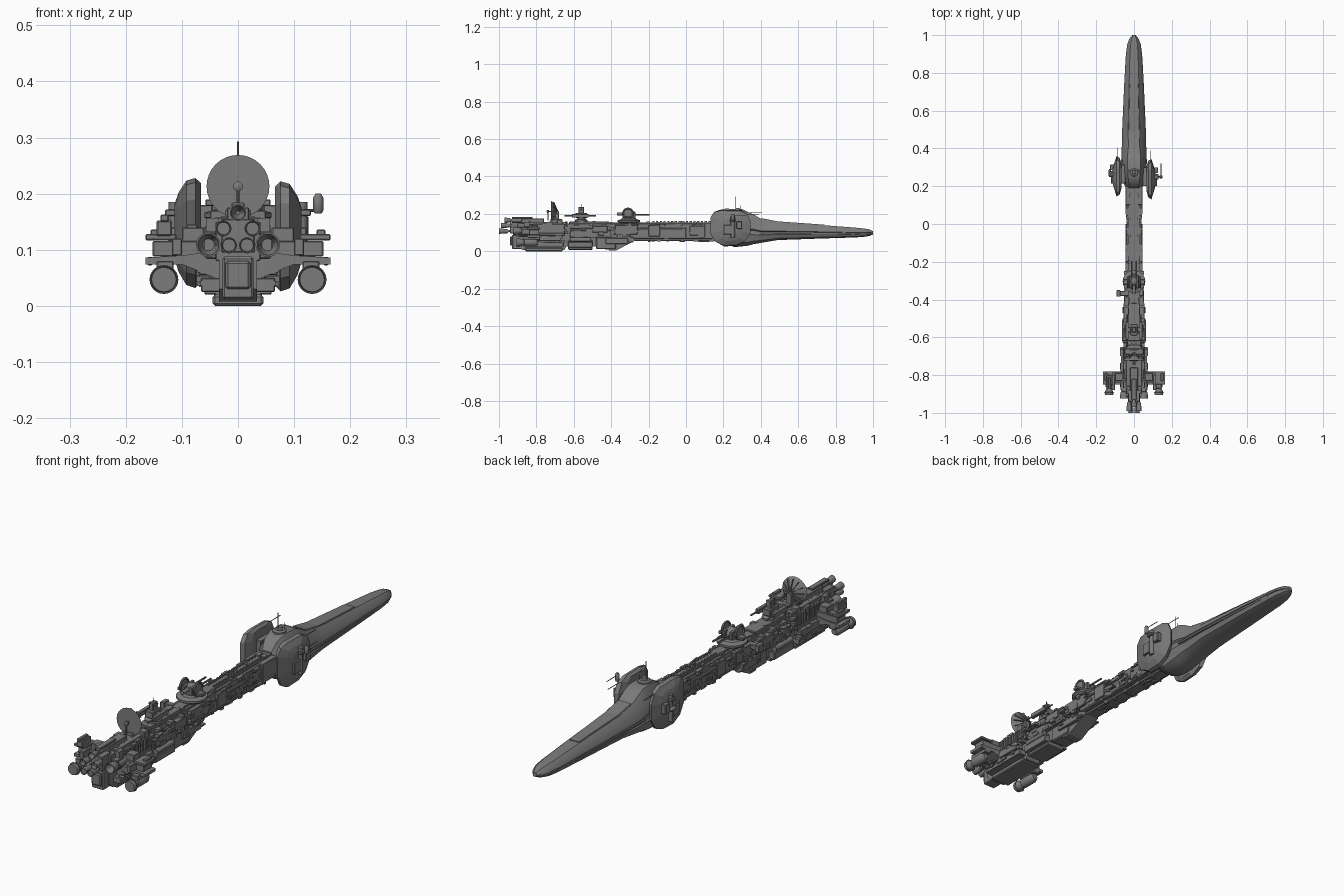
import bpy, bmesh, math, random
from mathutils import Matrix, Vector

random.seed(7)
hull = bpy.data.materials.new("hull_grey")
hull.diffuse_color = (0.2, 0.2, 0.2, 1)


def finish(name, bm, mirror=False, smooth=False, bevel=0):
    if mirror:
        copy = bmesh.ops.duplicate(bm, geom=bm.verts[:] + bm.edges[:] + bm.faces[:])["geom"]
        for v in copy:
            if isinstance(v, bmesh.types.BMVert):
                v.co.x = -v.co.x
    bmesh.ops.recalc_face_normals(bm, faces=bm.faces[:])
    me = bpy.data.meshes.new(name)
    bm.to_mesh(me)
    bm.free()
    ob = bpy.data.objects.new(name, me)
    bpy.context.collection.objects.link(ob)
    me.materials.append(hull)
    if bevel:
        m = ob.modifiers.new("bevel", "BEVEL")
        m.width, m.segments = bevel, 1
    if smooth:
        bpy.ops.object.select_all(action="DESELECT")
        ob.select_set(True)
        bpy.context.view_layer.objects.active = ob
        bpy.ops.object.shade_smooth_by_angle(angle=math.radians(35))
    return ob


def add_box(bm, x0, x1, y0, y1, z0, z1):
    m = Matrix.Translation(((x0 + x1) / 2, (y0 + y1) / 2, (z0 + z1) / 2))
    bmesh.ops.create_cube(bm, size=1, matrix=m @ Matrix.Diagonal((x1 - x0, y1 - y0, z1 - z0, 1)))


def boxes(name, items, mirror=False, bevel=0.002):
    bm = bmesh.new()
    for b in items:
        add_box(bm, *b)
    return finish(name, bm, mirror, bevel=bevel)


def loft(name, rings, mirror=False, smooth=False):
    bm = bmesh.new()
    rs = [[bm.verts.new(p) for p in r] for r in rings]
    for a, b in zip(rs, rs[1:]):
        for i in range(len(a)):
            j = (i + 1) % len(a)
            bm.faces.new((a[i], a[j], b[j], b[i]))
    bm.faces.new(rs[0])
    bm.faces.new(rs[-1])
    return finish(name, bm, mirror, smooth)


def prism(name, prof, x0, x1, mirror=False):
    return loft(name, [[(x, y, z) for y, z in prof] for x in (x0, x1)], mirror)


def lathe(name, centre, prof, axis="y", seg=16, mirror=False):
    # profile is (distance along axis, radius)
    def pt(t, r, a):
        u, w = r * math.cos(a), r * math.sin(a)
        d = {"x": (t, u, w), "y": (u, t, w), "z": (u, w, t)}[axis]
        return Vector(centre) + Vector(d)
    rings = [[pt(t, r, 2 * math.pi * i / seg) for i in range(seg)] for t, r in prof]
    return loft(name, rings, mirror, True)


def ring(name, centre, R, r, axis="z", mirror=False):
    prof = [(r * math.sin(a), R + r * math.cos(a)) for a in [i * math.pi / 3 for i in range(7)]]
    return lathe(name, centre, prof, axis, 24, mirror)


def rod(name, centre, length, r, axis="y", mirror=False, seg=8):
    return lathe(name, centre, [(0, r), (length, r)], axis, seg, mirror)


# long bow and head hull, with a groove along each side
sections = [(.19, .042, .06, .16), (.215, .055, .04, .195), (.26, .065, .022, .213),
            (.33, .068, .03, .211), (.36, .067, .038, .198), (.40, .065, .045, .174),
            (.49, .063, .06, .156), (.74, .052, .069, .139), (.9, .043, .074, .127),
            (.95, .036, .077, .122), (.98, .025, .082, .117), (1.0, .009, .09, .108)]
shape = [(.5, 1), (.88, .74), (1, .5), (.9, .46), (.9, .36), (.97, .32), (.82, .1), (.4, 0)]
shape += [(-a, b) for a, b in reversed(shape)]
loft("bow_hull", [[(w * a, y, zb + (zt - zb) * b) for a, b in shape] for y, w, zb, zt in sections], smooth=True)
# raised deck panel and side rails on the bow
loft("bow_deck_panel", [[(-w, y, z - .01), (w, y, z - .01), (w * .85, y, z), (-w * .85, y, z)]
                        for y, w, z in ((.405, .034, .177), (.49, .033, .16), (.74, .026, .1425))])
loft("bow_side_rail", [[(w - .008, y, z - .004), (w, y, z - .004), (w, y, z + .003), (w - .008, y, z + .003)]
                       for y, w, z in ((.36, .066, .1), (.5, .062, .1), (.74, .051, .097), (.9, .042, .095))], True)
# hatch and mast on the head
lathe("head_hatch", (0, .275, .205), [(0, .027), (.012, .027), (.017, .02), (.017, .012), (.026, .01)], "z")
rod("head_mast", (0, .265, .21), .083, .0014, "z")
rod("head_aerial", (.012, .29, .21), .035, .001, "z")

# tall shell pods on either side of the head
pod = [(.13, .1), (.13, .19), (.15, .22), (.19, .228), (.29, .226), (.325, .21), (.345, .17),
       (.345, .1), (.315, .055), (.27, .035), (.2, .032), (.155, .055)]
for side, lift, dy in ((-1, 0, .015), (1, -.006, 0)):
    tag = "left" if side < 0 else "right"
    loft(tag + "_pod", [[(side * x, .24 + (y - .24) * k + dy, .135 + (z - .135) * q + lift) for y, z in pod]
                        for x, k, q in ((.066, .6, .9), (.076, .9, 1), (.092, 1, .95), (.106, .6, .72), (.113, .35, .5))])
    rod(tag + "_pod_aerial", (side * .088, .3 + dy, .205 + lift), .09, .0015)
    rod(tag + "_sensor_column", (side * .113, .25 + dy, .075), .11, .011, "z", seg=12)
    boxes(tag + "_pod_mounts", [tuple(sorted((side * a, side * b))) + (y + dy, y + d + dy, z, z + h)
          for a, b, y, d, z, h in ((.1, .122, .2, .045, .09, .05), (.1, .126, .27, .03, .12, .04),
                                   (.1, .13, .235, .03, .16, .012), (.045, .08, .2, .1, .08, .1))])
lathe("right_pod_sensor", (.143, .25, .165), [(0, .006), (.005, .009), (.028, .009), (.035, .005)], "z", 12)
rod("right_pod_sensor_arm", (.1, .25, .17), .045, .003, "x")
rod("right_pod_probe", (.143, .25, .19), .07, .0015)
lathe("left_pod_sensor", (-.128, .27, .13), [(-.02, .004), (-.01, .008), (.01, .008), (.02, .004)], "y", 12)

# spine with stepped side armour
boxes("spine", [(-.033, .033, -.9, .24, .065, .148), (-.022, .022, -.42, .2, .14, .155),
                (-.04, .04, -.3, .0, .075, .125), (-.038, .038, .02, .2, .085, .135),
                (-.026, .026, -.35, .2, .056, .07), (-.045, .045, .1, .2, .07, .15)])
boxes("spine_top_rail", [(s * .014 - .004, s * .014 + .004, -.18 + i * .02, -.169 + i * .02, .153, .162)
                         for i in range(16) for s in (-1, 1)], bevel=0)
prism("keel", [(-.9, .09), (-.9, .03), (-.875, .008), (-.65, .008), (-.64, .025), (-.43, .025),
               (-.41, .004), (-.375, .004), (-.27, .058), (-.27, .09)], -.034, .034)
boxes("keel_blocks", [(-.045, .045, -.86, -.66, 0, .02), (-.043, .043, -.63, -.5, .008, .06),
                      (-.04, .04, -.48, -.375, .012, .075), (-.028, .028, -.93, -.85, .012, .088),
                      (-.022, .022, -.94, -.92, .03, .08)], bevel=.004)
# aft side boxes, ribs and upper casing
boxes("aft_armour", [(.03, .066, -.87, -.655, .025, .05), (.03, .07, -.85, -.67, .055, .08),
                     (.03, .058, -.89, -.65, .084, .098), (.03, .052, -.82, -.65, .095, .145),
                     (.03, .06, -.63, -.5, .02, .05), (.03, .05, -.62, -.4, .075, .11),
                     (.03, .056, -.5, -.42, .1, .135), (.03, .062, -.47, -.44, .085, .105),
                     (.03, .048, -.43, -.31, .04, .07), (.03, .05, -.38, -.26, .09, .14),
                     (.03, .046, -.2, -.14, .08, .14)], True)
boxes("aft_ribs", [(.045, .058, -.8 + i * .017, -.791 + i * .017, .102, .143) for i in range(9)], True, 0)
boxes("aft_upper_casing", [(-.042, .042, -.86, -.64, .14, .158), (-.03, .03, -.62, -.42, .14, .16),
                           (-.05, .05, -.69, -.66, .14, .17), (-.02, .02, -.88, -.76, .15, .176),
                           (-.04, .04, -.9, -.84, .08, .15), (-.012, .012, -.93, -.82, .175, .184)])
boxes("left_side_sensor", [(-.09, -.045, -.38, -.355, .12, .14), (-.092, -.072, -.385, -.35, .115, .145)])
rod("side_pipe_upper", (.042, -.62, .12), .6, .004, mirror=True)
rod("side_pipe_lower", (.036, -.28, .072), .42, .005, mirror=True)
rod("lower_tank", (.052, -.62, .062), .11, .011, mirror=True, seg=12)

# small surface machinery scattered over sides, top and belly
bm = bmesh.new()
for y0, y1, x, z0, z1, n in ((-.88, -.64, .05, .09, .15, 24), (-.87, -.66, .066, .03, .075, 22),
                             (-.63, -.42, .048, .07, .14, 30), (-.42, -.26, .046, .04, .14, 24),
                             (-.26, .2, .038, .065, .14, 60)):
    for i in range(n):
        y, z = random.uniform(y0, y1), random.uniform(z0, z1)
        l, h, t = random.uniform(.008, .04), random.uniform(.004, .014), random.uniform(.002, .008)
        add_box(bm, x - .015, x + t, y, min(y + l, y1 + .01), z, z + h)
finish("side_machinery", bm, True)
bm = bmesh.new()
for i in range(70):
    y, x = random.uniform(-.85, .15), random.uniform(0, .022)
    top = random.random() < .6
    z = .15 if top else (.015 if y < -.4 else .055)
    h = random.uniform(.004, .012)
    l = random.uniform(.008, .03)
    if top:
        add_box(bm, x, x + .01, y, y + l, z - .01, z + h)
    else:
        add_box(bm, x, x + .012, y, y + l, z - h * .5, z + .06)
finish("deck_and_belly_machinery", bm, True)

# big dish facing the stern, with back ribs and a feed horn
dish = [(-.722 + .024 * (1 - (r / .056) ** 2), r) for r in (.056, .048, .038, .026, .013, .002)]
dish += [(y + .004, r) for y, r in reversed(dish)]
lathe("dish", (0, 0, .213), dish, "y", 32)
bm = bmesh.new()
for i in range(12):
    rib = bmesh.ops.create_cube(bm, size=1, matrix=Matrix.Translation((0, -.713, .213))
          @ Matrix.Rotation(i * math.pi / 6, 4, "Y") @ Matrix.Translation((0, .014, .028))
          @ Matrix.Rotation(.4, 4, "X") @ Matrix.Diagonal((.0025, .008, .05, 1)))
finish("dish_ribs", bm)
lathe("dish_feed", (0, 0, .213), [(-.745, .003), (-.742, .009), (-.735, .009), (-.732, .003), (-.7, .003)], "y", 12)
rod("dish_feed_strut", (0, -.738, .165), .05, .0025, "z")
boxes("dish_mount", [(-.012, .012, -.705, -.68, .155, .215), (-.022, .022, -.725, -.665, .155, .172)])

# gun turret ahead of the dish
lathe("aft_turret_base", (0, -.56, .155), [(0, .034), (.012, .034), (.018, .022), (.03, .02)], "z")
boxes("aft_turret", [(-.018, .018, -.59, -.53, .178, .205), (-.044, .044, -.572, -.548, .184, .196),
                     (-.01, .01, -.575, -.545, .2, .236), (.028, .044, -.61, -.52, .18, .2),
                     (-.044, -.028, -.61, -.52, .18, .2), (-.02, .02, -.565, -.555, .222, .23)])
rod("aft_turret_barrel", (.036, -.65, .19), .17, .0035, mirror=True)
rod("aft_turret_mast", (0, -.56, .23), .022, .0015, "z")

# forward turret with upright hoops and a long barrel
lathe("forward_turret_base", (0, -.305, .15), [(0, .05), (.008, .06), (.016, .06), (.022, .04), (.03, .035)], "z", 24)
lathe("forward_turret_dome", (0, -.305, .175), [(0, .026), (.022, .026), (.036, .018), (.042, .006)], "z")
ring("forward_turret_hoop", (.032, -.31, .202), .027, .0045, "x", True)
boxes("forward_turret_arms", [(.02, .058, -.32, -.295, .178, .19), (.01, .024, -.34, -.27, .18, .212)], True)
rod("forward_turret_barrel", (.012, -.29, .196), .095, .004, mirror=True)
rod("forward_turret_breech", (0, -.37, .2), .07, .008, seg=12)

# stern engine cluster: bells open to -y
bell = [(.07, .35), (.04, .4), (.03, .75), (.012, .95), (0, 1), (0, .86), (.02, .7), (.035, .25)]
for i, (x, z, y, r) in enumerate(((.053, .109, -.925, .022), (.026, .138, -.99, .0145), (.016, .108, -1, .0145))):
    lathe(f"main_engine_{i}", (x, y, z), [(t * 1.3, r * k) for t, k in bell], mirror=True)
    rod(f"main_engine_body_{i}", (x, y + .045, z), .9 + y + .06 if y < -.95 else .07, r * .8, mirror=True, seg=12)
lathe("top_engine", (0, -.97, .166), [(t, .0145 * k) for t, k in bell])
rod("top_engine_body", (0, -.93, .166), .1, .012, seg=12)
boxes("engine_block", [(-.03, .03, -.94, -.88, .095, .155), (-.062, .062, -.89, -.84, .09, .13)])

# outrigger wings with hanging engines
loft("wing", [[(x, -.85, z0), (x, -.78, z0), (x, -.78, z1), (x, -.85, z1)]
              for x, z0, z1 in ((.03, .045, .1), (.07, .062, .094), (.1, .074, .09), (.165, .074, .086))], True)
boxes("wing_boxes", [(.04, .152, -.84, -.785, .088, .116), (.11, .165, -.85, -.78, .117, .128),
                     (.115, .145, -.87, -.78, .06, .08), (.06, .1, -.83, -.79, .11, .14),
                     (.1, .118, -.88, -.8, .09, .12), (.14, .156, -.83, -.79, .126, .136)], True)
lathe("wing_engine", (.132, -.905, .047), [(0, .013), (0, .022), (.012, .0235), (.03, .016), (.04, .014),
      (.042, .02), (.1, .02), (.115, .012)], mirror=True)
ring("wing_engine_ring", (.132, -.89, .047), .0245, .0012, "y", True)
lathe("wing_tip_light", (.157, -.83, .08), [(-.02, .003), (-.012, .008), (.03, .008), (.04, .003)], "y", 10, True)
boxes("left_wing_turret", [(-.145, -.118, -.86, -.8, .125, .152), (-.138, -.124, -.87, -.81, .15, .163)])
